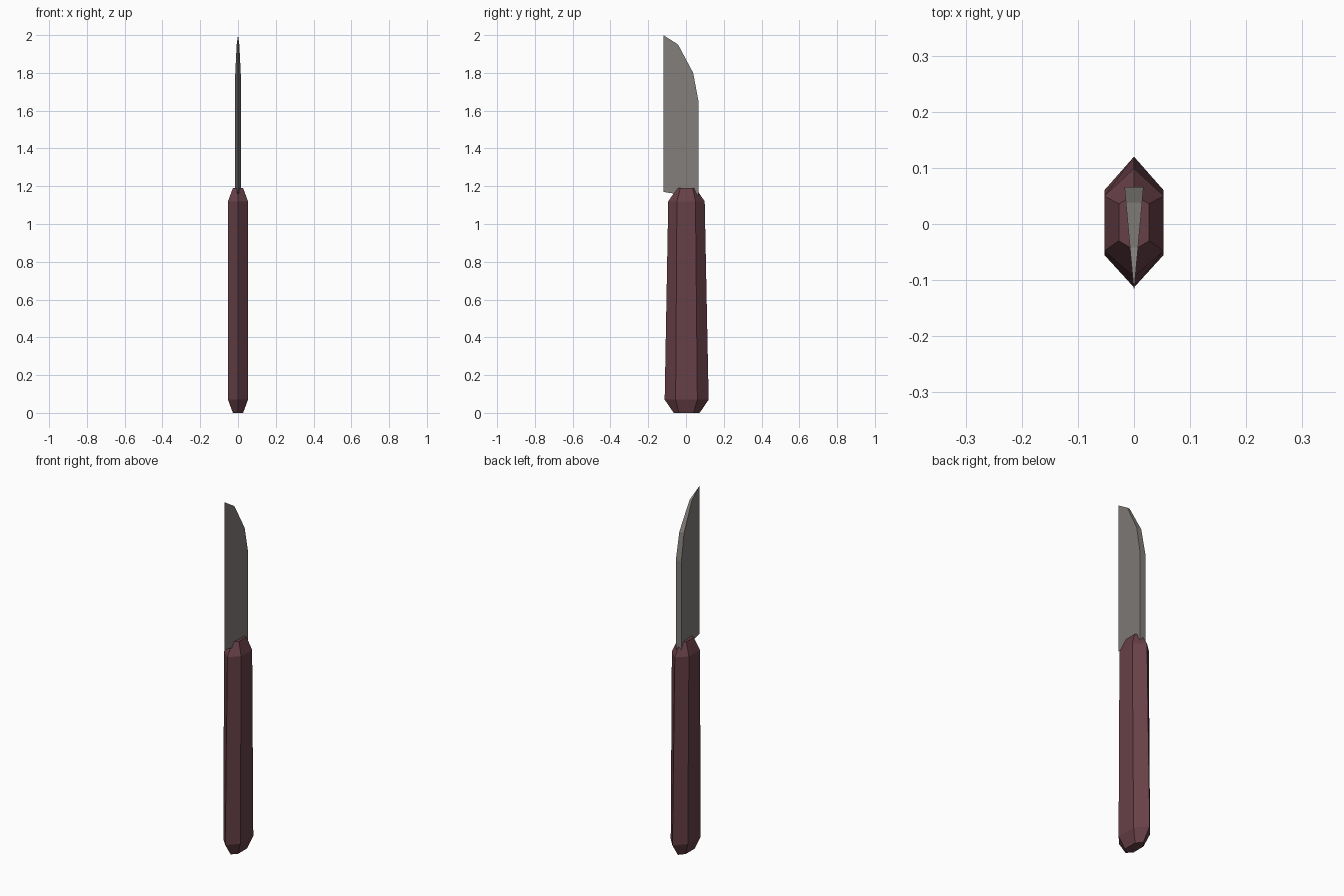
import bpy
import bmesh

if "Cube" in bpy.data.objects:
    bpy.data.objects.remove(bpy.data.objects["Cube"], do_unlink=True)


def make_material(name, colour):
    mat = bpy.data.materials.new(name)
    mat.use_nodes = True
    mat.diffuse_color = (*colour, 1)
    mat.node_tree.nodes["Principled BSDF"].inputs["Base Color"].default_value = (*colour, 1)
    return mat


def loft(name, rings, mat):
    """Join matching closed rings of points into a capped solid."""
    bm = bmesh.new()
    loops = [[bm.verts.new(p) for p in ring] for ring in rings]
    count = len(loops[0])
    for low, high in zip(loops, loops[1:]):
        for i in range(count):
            j = (i + 1) % count
            bm.faces.new((low[i], low[j], high[j], high[i]))
    bm.faces.new(loops[0][::-1])
    bm.faces.new(loops[-1])
    bmesh.ops.recalc_face_normals(bm, faces=bm.faces)
    mesh = bpy.data.meshes.new(name)
    bm.to_mesh(mesh)
    bm.free()
    mesh.materials.append(mat)
    obj = bpy.data.objects.new(name, mesh)
    bpy.context.collection.objects.link(obj)
    return obj


def hexagon(z, half_width, front, front_side, back_side, back):
    w = half_width
    return [(0, front, z), (w, front_side, z), (w, back_side, z),
            (0, back, z), (-w, back_side, z), (-w, front_side, z)]


wood = make_material("dark red wood", (0.133, 0.051, 0.063))
steel = make_material("grey steel", (0.223, 0.205, 0.195))

# Handle: tapering hexagonal bar with bevelled ends
loft("handle", [
    hexagon(0, 0.027, -0.065, -0.037, 0.04, 0.072),
    hexagon(0.07, 0.053, -0.113, -0.055, 0.06, 0.12),
    hexagon(1.12, 0.053, -0.094, -0.048, 0.05, 0.099),
    hexagon(1.19, 0.027, -0.046, -0.03, 0.036, 0.051),
], wood)

# Blade: wedge section, sharp at the front, thick along the curved spine
EDGE, SPINE, HALF = -0.12, 0.066, 0.017
profile = [(SPINE, 1.14), (SPINE, 1.65), (0.038, 1.8), (-0.042, 1.95)]


def thickness(y):
    return HALF * (y - EDGE) / (SPINE - EDGE)


bm = bmesh.new()
sharp = [bm.verts.new((0, EDGE, z)) for z in (1.17, 2.0)]
sides = [[bm.verts.new((s * thickness(y), y, z)) for y, z in profile] for s in (1, -1)]
for side in sides:
    bm.faces.new([sharp[0], *side, sharp[1]])
for i in range(len(profile) - 1):
    bm.faces.new((sides[0][i], sides[1][i], sides[1][i + 1], sides[0][i + 1]))
bm.faces.new((sharp[0], sides[0][0], sides[1][0]))
bm.faces.new((sharp[1], sides[0][-1], sides[1][-1]))
bmesh.ops.recalc_face_normals(bm, faces=bm.faces)
mesh = bpy.data.meshes.new("blade")
bm.to_mesh(mesh)
bm.free()
mesh.materials.append(steel)
bpy.context.collection.objects.link(bpy.data.objects.new("blade", mesh))
